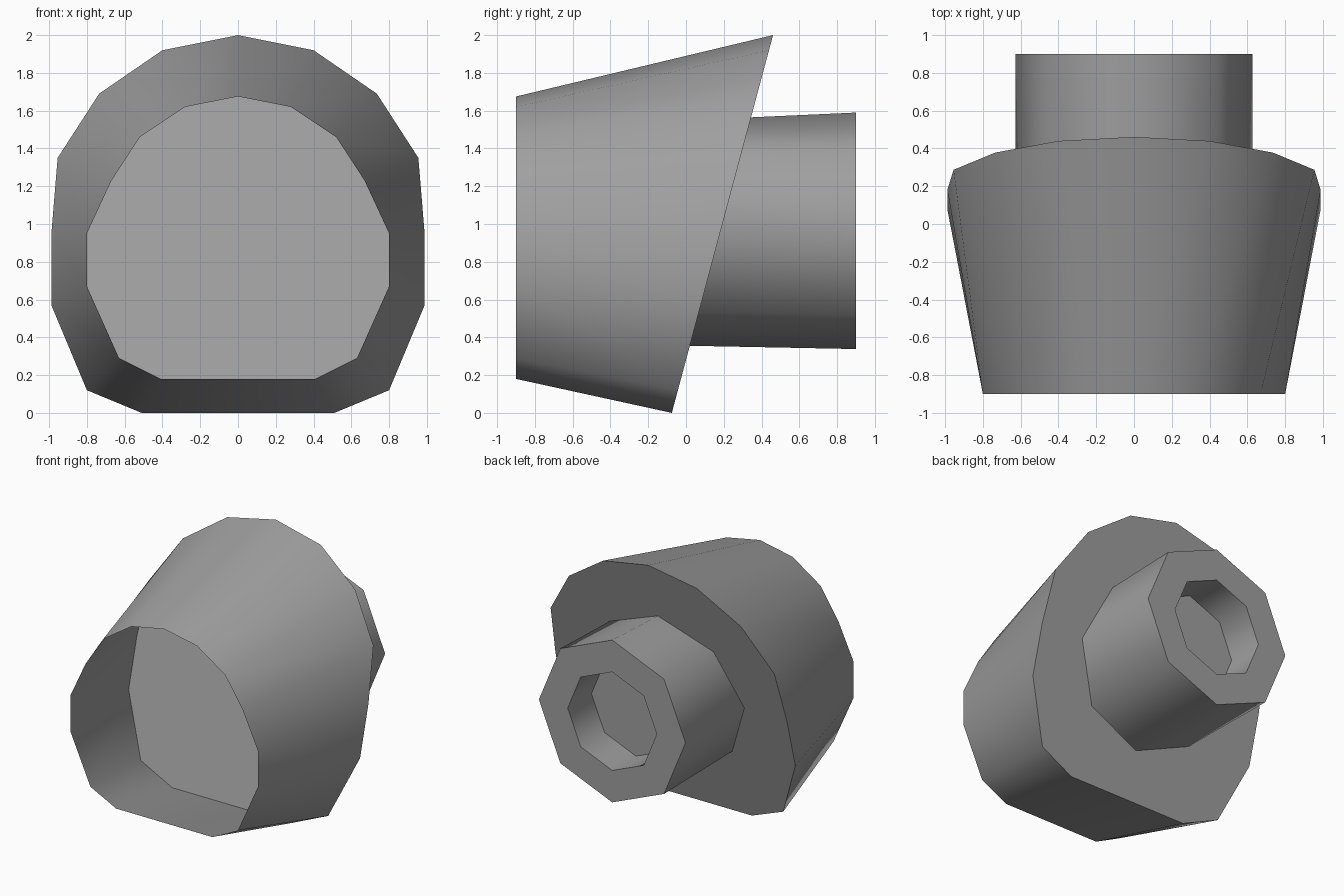
import bpy
import math

if "Cube" in bpy.data.objects:
    bpy.data.objects.remove(bpy.data.objects["Cube"])

grey = bpy.data.materials.new("mid_grey")
grey.use_nodes = True
COLOUR = (0.35, 0.35, 0.35, 1)
grey.diffuse_color = COLOUR
grey.node_tree.nodes["Principled BSDF"].inputs["Base Color"].default_value = COLOUR


def slant(z):
    """Depth of the slanted back plane at a given height."""
    return -0.075 + 0.268 * z


def mirrored(half):
    """Close a half outline of (x, z), starting at the top centre."""
    return half + [(-x, z) for x, z in reversed(half[1:])]


def octagon(radius, centre_z, squash=1.0):
    angles = [i * math.tau / 8 for i in range(8)]
    return [(radius * math.sin(a), centre_z + radius * squash * math.cos(a))
            for a in angles]


def loft(name, rings):
    """Bridge successive rings and cap the last one."""
    n = len(rings[0])
    verts = [p for ring in rings for p in ring]
    faces = []
    for r in range(len(rings) - 1):
        a, b = r * n, (r + 1) * n
        for i in range(n):
            j = (i + 1) % n
            faces.append((a + i, a + j, b + j, b + i))
    faces.append(tuple(range(len(verts) - n, len(verts))))
    mesh = bpy.data.meshes.new(name)
    mesh.from_pydata(verts, [], faces)
    mesh.materials.append(grey)
    obj = bpy.data.objects.new(name, mesh)
    bpy.context.collection.objects.link(obj)
    bpy.ops.object.select_all(action="DESELECT")
    obj.select_set(True)
    bpy.context.view_layer.objects.active = obj
    bpy.ops.object.shade_smooth_by_angle(angle=math.radians(50))
    return obj


# Open flared shell with a slanted back wall
mouth = mirrored([(0, 1.675), (0.28, 1.62), (0.52, 1.46), (0.67, 1.23),
                  (0.8, 0.95), (0.8, 0.67), (0.63, 0.29), (0.41, 0.18)])
back = mirrored([(0, 2), (0.4, 1.92), (0.735, 1.69), (0.955, 1.35),
                 (0.988, 0.95), (0.988, 0.57), (0.8, 0.12), (0.51, 0)])
loft("flared_shell", [[(x, -0.9, z) for x, z in mouth],
                      [(x, slant(z), z) for x, z in back]])

# Octagonal neck rising from the slanted wall, with a shallow socket
neck = octagon(0.626, 0.96, math.cos(math.radians(15)))
rim = octagon(0.626, 0.964)
socket = octagon(0.38, 0.964)
loft("neck", [[(x, slant(z), z) for x, z in neck],
              [(x, 0.9, z) for x, z in rim],
              [(x, 0.9, z) for x, z in socket],
              [(x, 0.61, z) for x, z in socket]])
